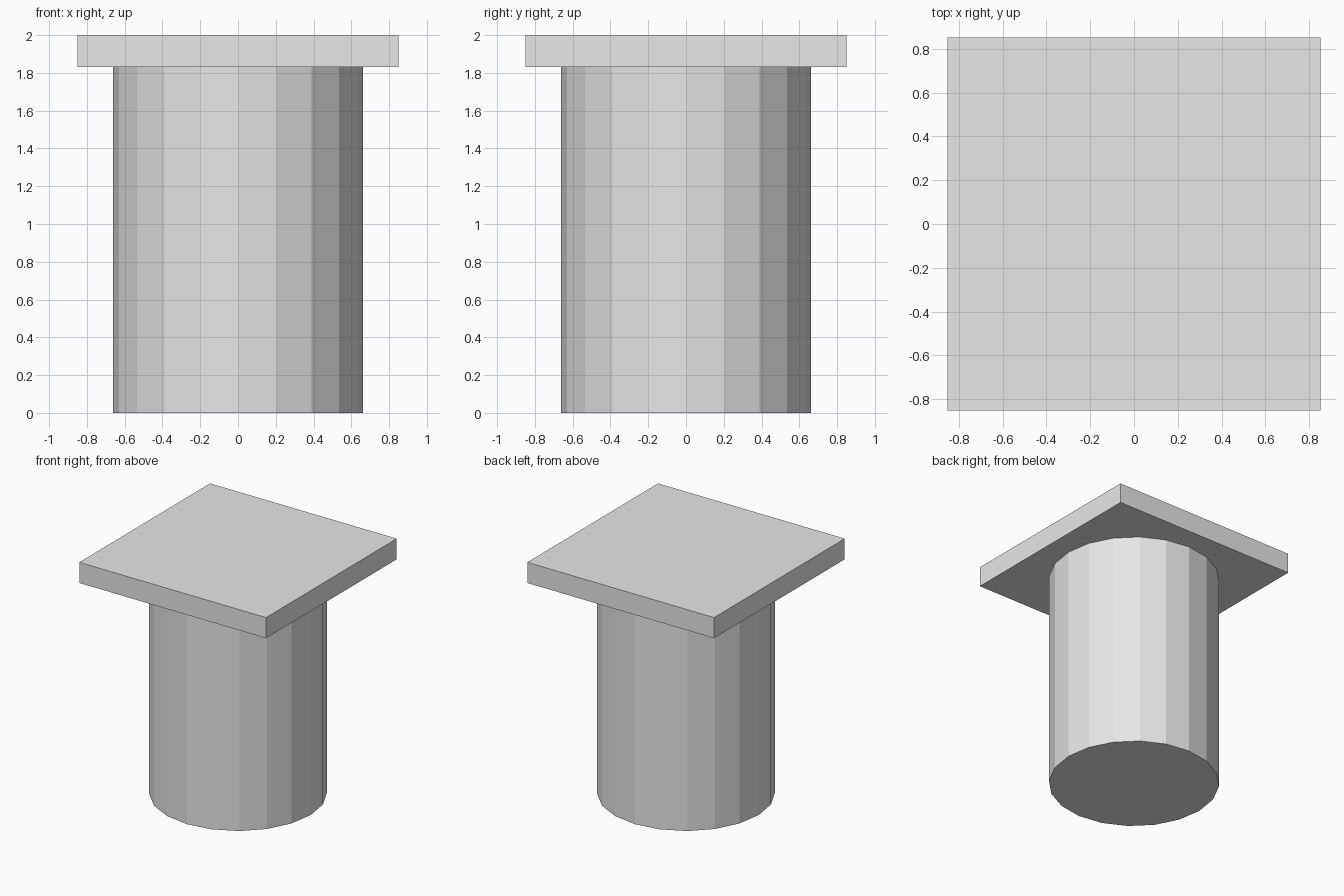
import bpy
import math

old = bpy.data.objects.get("Cube")
if old:
    bpy.data.objects.remove(old, do_unlink=True)

HEIGHT = 2.0
SLAB_BOTTOM = 1.83
SLAB_WIDTH = 1.7
RADIUS = 0.662

# One plain grey for the whole model
grey = bpy.data.materials.new("light grey")
grey.use_nodes = True
colour = (0.8, 0.8, 0.8, 1.0)
grey.diffuse_color = colour
grey.node_tree.nodes["Principled BSDF"].inputs["Base Color"].default_value = colour


def finish(name):
    obj = bpy.context.object
    obj.name = obj.data.name = name
    obj.data.materials.append(grey)
    return obj


# Twenty-sided column
bpy.ops.mesh.primitive_cylinder_add(
    vertices=20, radius=RADIUS, depth=SLAB_BOTTOM, location=(0, 0, SLAB_BOTTOM / 2))
finish("column")

# Square slab on top
thickness = HEIGHT - SLAB_BOTTOM
bpy.ops.mesh.primitive_cube_add(size=1, location=(0, 0, SLAB_BOTTOM + thickness / 2))
slab = finish("top_slab")
for v in slab.data.vertices:
    v.co.x *= SLAB_WIDTH
    v.co.y *= SLAB_WIDTH
    v.co.z *= thickness
